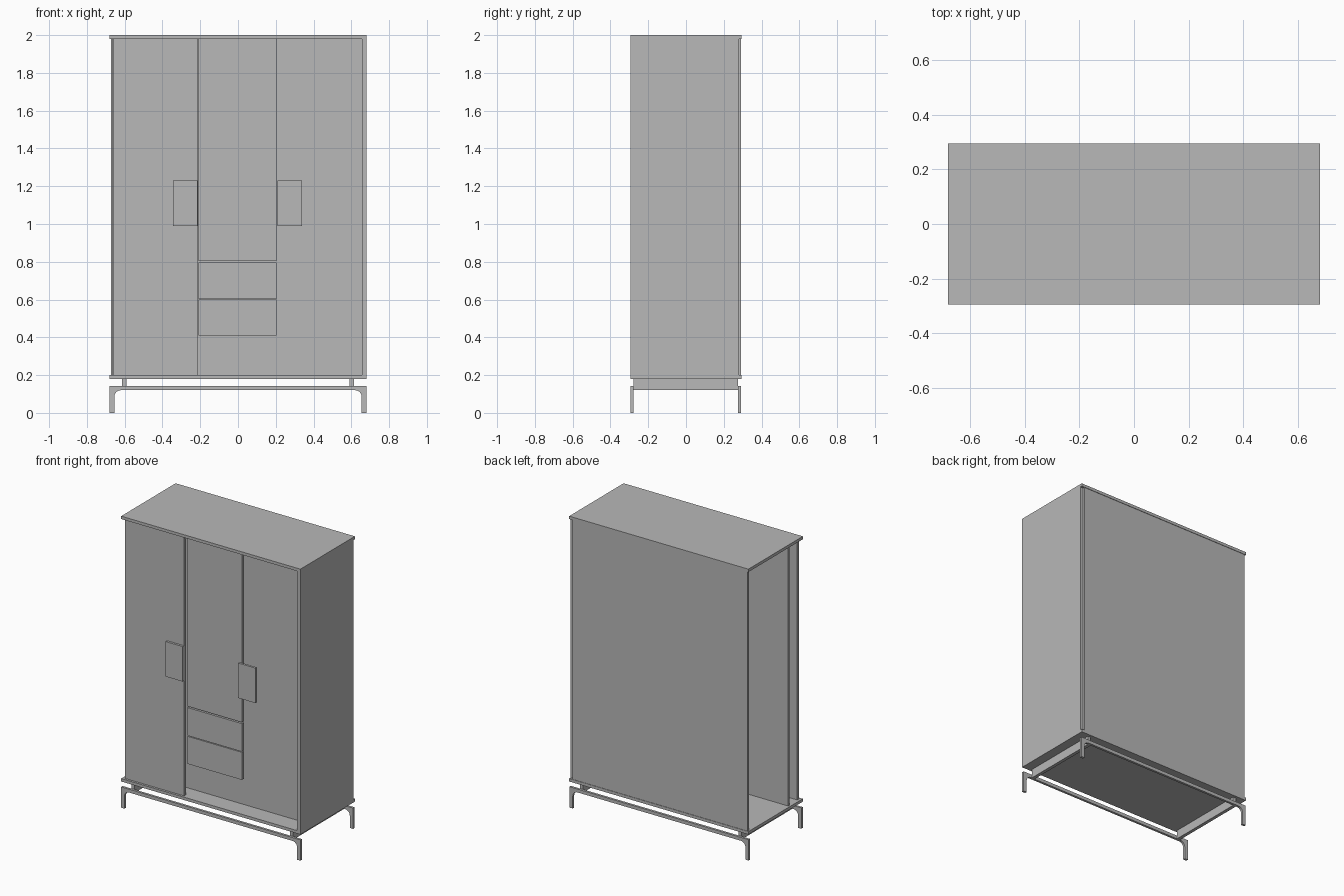
import bpy
import bmesh
import math

cube = bpy.data.objects.get("Cube")
if cube:
    bpy.data.objects.remove(cube, do_unlink=True)

# Single painted finish
grey = bpy.data.materials.new("plain_grey")
grey.use_nodes = True
colour = (0.48, 0.48, 0.48, 1)
grey.diffuse_color = colour
grey.node_tree.nodes["Principled BSDF"].inputs["Base Color"].default_value = colour


def add_object(name, bm):
    bmesh.ops.recalc_face_normals(bm, faces=bm.faces)
    mesh = bpy.data.meshes.new(name)
    bm.to_mesh(mesh)
    bm.free()
    mesh.materials.append(grey)
    obj = bpy.data.objects.new(name, mesh)
    bpy.context.collection.objects.link(obj)
    return obj


def box(name, x, y, z):
    """Box given by its (low, high) range on each axis."""
    bm = bmesh.new()
    bmesh.ops.create_cube(bm, size=1)
    for v in bm.verts:
        v.co = [r[0] if c < 0 else r[1] for c, r in zip(v.co, (x, y, z))]
    return add_object(name, bm)


W, D = 0.68, 0.295          # half width and half depth
LOW, HIGH = 0.2, 1.98       # inner height of the carcass
INNER = 0.656

# Carcass, open on one side
box("bottom_panel", (-W, W), (-D, D), (0.18, LOW))
box("top_panel", (-W, W), (-D, D), (HIGH, 2))
box("side_panel", (INNER, W), (-D, 0.28), (LOW, HIGH))
box("back_panel", (-0.672, INNER), (0.277, 0.292), (LOW, HIGH))
box("inner_panel", (-0.666, INNER), (-0.17, -0.155), (LOW, HIGH))

# Fronts: tall door, recessed middle door and two drawers
box("tall_door", (-0.662, -0.213), (-0.28, -0.26), (LOW, HIGH))
for name, z in (("middle_door", (0.805, HIGH)),
                ("upper_drawer", (0.604, 0.796)),
                ("lower_drawer", (0.41, 0.599))):
    box(name, (-0.21, 0.205), (-0.25, -0.23), z)

# Plate handles
box("right_handle", (-0.343, -0.214), (-D, -0.28), (0.99, 1.23))
box("left_handle", (0.208, 0.339), (-D, -0.28), (0.99, 1.23))


def leg_frame(name, y0, y1):
    """Flat bar bent into two legs and a rail with rounded inner corners."""
    inner, under, radius, top = 0.655, 0.12, 0.035, 0.143
    half = [(W, top), (W, 0), (inner, 0)]
    for i in range(7):
        a = math.radians(15 * i)
        half.append((inner - radius + radius * math.cos(a),
                     under - radius + radius * math.sin(a)))
    outline = half + [(-x, z) for x, z in reversed(half)]
    bm = bmesh.new()
    face = bm.faces.new([bm.verts.new((x, y0, z)) for x, z in outline])
    extruded = bmesh.ops.extrude_face_region(bm, geom=[face])
    for v in extruded["geom"]:
        if isinstance(v, bmesh.types.BMVert):
            v.co.y = y1
    return add_object(name, bm)


# Base: front and back frames joined by two cross beams
leg_frame("front_leg_frame", -D, -0.279)
leg_frame("back_leg_frame", 0.276, 0.292)
for name, side in (("left_beam", 1), ("right_beam", -1)):
    box(name, sorted((side * 0.59, side * 0.613)), (-0.279, 0.276), (0.12, 0.18))
